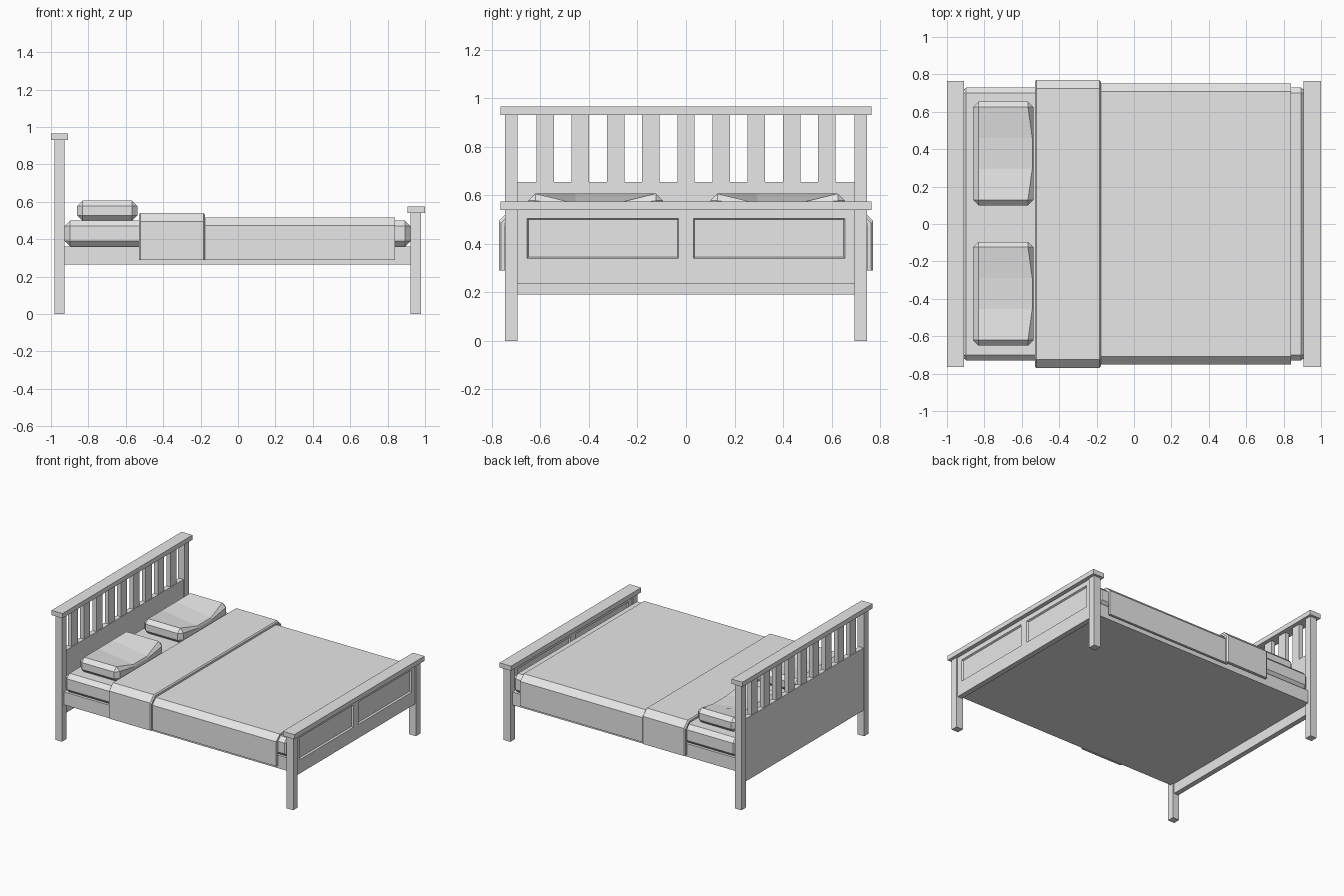
import bpy
import bmesh
from mathutils import Vector

cube = bpy.data.objects.get("Cube")
if cube:
    bpy.data.objects.remove(cube, do_unlink=True)

grey = bpy.data.materials.new("plain_grey")
grey.use_nodes = True
grey.diffuse_color = (0.8, 0.8, 0.8, 1)
grey.node_tree.nodes["Principled BSDF"].inputs["Base Color"].default_value = (0.8, 0.8, 0.8, 1)


def finish(name, bm):
    bmesh.ops.recalc_face_normals(bm, faces=bm.faces[:])
    mesh = bpy.data.meshes.new(name)
    bm.to_mesh(mesh)
    bm.free()
    mesh.materials.append(grey)
    obj = bpy.data.objects.new(name, mesh)
    bpy.context.collection.objects.link(obj)
    return obj


def box_mesh(xs, ys, zs, chamfer=0):
    bm = bmesh.new()
    bmesh.ops.create_cube(bm, size=1)
    for v in bm.verts:
        v.co = Vector([(a + b) / 2 + c * (b - a) for (a, b), c in zip((xs, ys, zs), v.co)])
    if chamfer:
        bmesh.ops.bevel(bm, geom=bm.edges[:], offset=chamfer, segments=1,
                        profile=0.5, affect='EDGES')
    return bm


def box(name, xs, ys, zs, chamfer=0):
    return finish(name, box_mesh(xs, ys, zs, chamfer))


def cut(bm, axis, value):
    normal = Vector((0, 0, 0))
    normal[axis] = 1
    bmesh.ops.bisect_plane(bm, geom=bm.verts[:] + bm.edges[:] + bm.faces[:],
                           plane_co=normal * value, plane_no=normal)


# Posts and cap rails of both ends
def end_frame(name, post_x, cap_x, cap_z):
    for side, s in (("right", -1), ("left", 1)):
        ys = sorted((s * 0.695, s * 0.747))
        box(f"{name}_{side}_post", post_x, ys, (0, cap_z))
    box(f"{name}_cap", cap_x, (-0.765, 0.765), (cap_z, cap_z + 0.035))


end_frame("headboard", (-0.98, -0.927), (-1, -0.91), 0.93)
end_frame("footboard", (0.923, 0.978), (0.905, 1), 0.54)

# Headboard panel and slats
box("headboard_panel", (-0.973, -0.935), (-0.695, 0.695), (0.19, 0.655))
for i in range(9):
    y = (i - 4) * 0.145
    box(f"headboard_slat_{i + 1}", (-0.97, -0.938), (y - 0.036, y + 0.036), (0.655, 0.93))

# Footboard with two recessed fields on each face
bm = box_mesh((0.93, 0.97), (-0.695, 0.695), (0.237, 0.54))
for y in (-0.655, -0.03, 0.03, 0.655):
    cut(bm, 1, y)
for z in (0.34, 0.505):
    cut(bm, 2, z)
bm.normal_update()
fields = [f for f in bm.faces if abs(f.normal.x) > 0.9
          and 0.03 < abs(f.calc_center_median().y) < 0.655
          and 0.34 < f.calc_center_median().z < 0.505]
bmesh.ops.inset_individual(bm, faces=fields, thickness=0.008, depth=-0.012)
finish("footboard_panel", bm)

# Base and mattress
box("bed_base", (-0.935, 0.93), (-0.722, 0.722), (0.265, 0.362))
box("mattress", (-0.927, 0.923), (-0.73, 0.73), (0.36, 0.5), 0.03)


# Bedding draped over the mattress, as an arch swept along x
def drape(name, x0, x1, half, top, chamfer, thick, edge=0):
    def arch(h, t, c):
        side = [(h, 0.29), (h, t - c), (h - c, t)]
        return side + [(-y, z) for y, z in reversed(side)]

    bm = bmesh.new()
    inner = arch(half - thick, top - thick, chamfer * 0.8)
    outer = arch(half, top, chamfer)
    lip = arch(half - edge, top - edge, chamfer)
    sections = [(x0, inner), (x0, lip), (x0 + edge, outer),
                (x1 - edge, outer), (x1, lip), (x1, inner)]
    if not edge:
        sections = [sections[i] for i in (0, 1, 4, 5)]
    rows = [[bm.verts.new((x, y, z)) for y, z in pts] for x, pts in sections]
    for a, b in zip(rows, rows[1:] + rows[:1]):
        for i in range(len(a) - 1):
            bm.faces.new((a[i], a[i + 1], b[i + 1], b[i]))
    for k in (0, -1):
        bm.faces.new([row[k] for row in rows])
    finish(name, bm)


drape("blanket", -0.2, 0.84, 0.75, 0.515, 0.042, 0.018)
drape("folded_blanket", -0.53, -0.177, 0.77, 0.54, 0.045, 0.022, 0.008)


# Pillows with a sagging front edge
def pillow(name, y0, y1):
    bm = box_mesh((-0.86, -0.538), (y0, y1), (0.498, 0.607), 0.029)
    third = (y1 - y0 - 0.06) / 3
    mids = (y0 + 0.03 + third, y1 - 0.03 - third)
    for y in mids:
        cut(bm, 1, y)
    for v in bm.verts:
        if v.co.x > -0.6 and v.co.z > 0.56 and min(abs(v.co.y - y) for y in mids) < 0.002:
            if v.co.z > 0.6:
                v.co.x, v.co.z = -0.544, 0.566
            else:
                v.co.z = 0.552
    bmesh.ops.triangulate(bm, faces=[f for f in bm.faces if len(f.verts) > 4])
    finish(name, bm)


pillow("right_pillow", -0.65, -0.095)
pillow("left_pillow", 0.1, 0.655)
